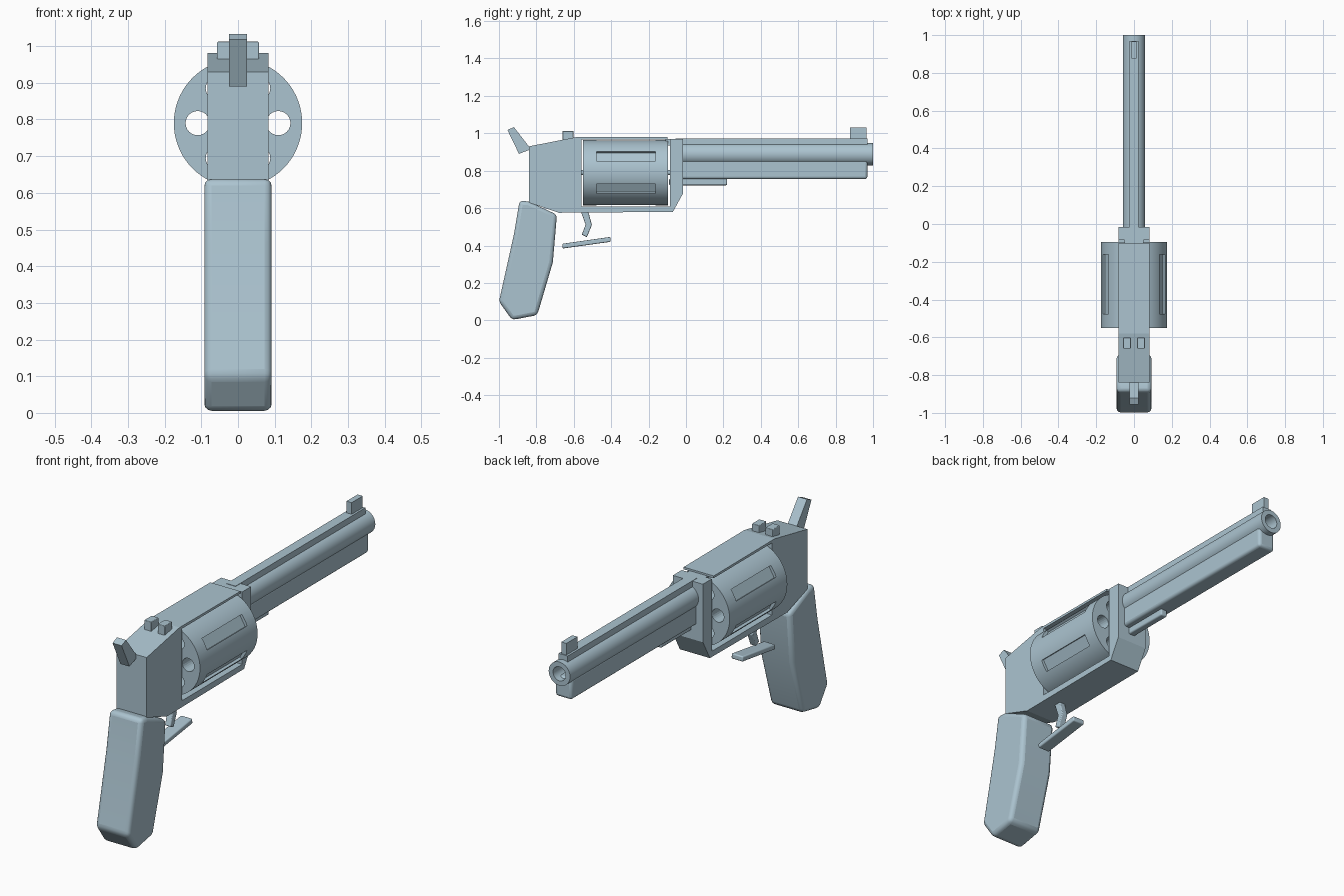
import bpy, bmesh, math
from mathutils import Matrix, Vector

cube = bpy.data.objects.get("Cube")
if cube:
    bpy.data.objects.remove(cube, do_unlink=True)

steel = bpy.data.materials.new("pale_blue_steel")
steel.use_nodes = True
colour = (0.41, 0.55, 0.63, 1)
steel.diffuse_color = colour
steel.node_tree.nodes["Principled BSDF"].inputs["Base Color"].default_value = colour

BARREL_Z, DRUM_Z = 0.888, 0.79


def finish(name, bm, bevel=0.0, smooth=False):
    """Turn a bmesh into a coloured object with optional rounded edges."""
    bmesh.ops.recalc_face_normals(bm, faces=bm.faces)
    mesh = bpy.data.meshes.new(name)
    bm.to_mesh(mesh)
    bm.free()
    mesh.materials.append(steel)
    ob = bpy.data.objects.new(name, mesh)
    bpy.context.collection.objects.link(ob)
    if bevel:
        mod = ob.modifiers.new("rounded_edges", "BEVEL")
        mod.width, mod.segments = bevel, 3
        mod.limit_method, mod.angle_limit = "ANGLE", math.radians(35)
    if smooth or bevel:
        bpy.ops.object.select_all(action="DESELECT")
        ob.select_set(True)
        bpy.context.view_layer.objects.active = ob
        bpy.ops.object.shade_smooth_by_angle(angle=math.radians(35))
    return ob


def plate(name, outline, half, bevel=0.0):
    """Extrude a side outline of (y, z) points across x."""
    bm = bmesh.new()
    face = bm.faces.new([bm.verts.new((-half, y, z)) for y, z in outline])
    out = bmesh.ops.extrude_face_region(bm, geom=[face])
    moved = [v for v in out["geom"] if isinstance(v, bmesh.types.BMVert)]
    bmesh.ops.translate(bm, verts=moved, vec=(2 * half, 0, 0))
    return finish(name, bm, bevel)


def box(name, x, y, z, bevel=0.0):
    """Box from (low, high) ranges."""
    bm = bmesh.new()
    bmesh.ops.create_cube(bm, size=1)
    for v in bm.verts:
        v.co = Vector([(r[0] + r[1]) / 2 + c * (r[1] - r[0])
                       for r, c in zip((x, y, z), v.co)])
    return finish(name, bm, bevel)


def lathe(name, profile, z, steps=48):
    """Revolve a closed (radius, y) profile about a lengthwise axis."""
    bm = bmesh.new()
    rings = []
    for i in range(steps):
        a = math.tau * i / steps
        rings.append([bm.verts.new((r * math.cos(a), y, z + r * math.sin(a)))
                      for r, y in profile])
    n = len(profile)
    for i, ring in enumerate(rings):
        nxt = rings[(i + 1) % steps]
        for j in range(n):
            k = (j + 1) % n
            bm.faces.new((ring[j], ring[k], nxt[k], nxt[j]))
    bmesh.ops.remove_doubles(bm, verts=bm.verts, dist=1e-5)
    return finish(name, bm, smooth=True)


# Frame: back body, thin top strap, bottom strap and front post in one outline
plate("frame", [(-0.84, 0.63), (-0.68, 0.575), (-0.07, 0.58), (-0.015, 0.68),
                (-0.015, 0.97), (-0.085, 0.97), (-0.085, 0.608), (-0.56, 0.608),
                (-0.56, 0.968), (-0.1, 0.968), (-0.1, 0.979), (-0.58, 0.981),
                (-0.84, 0.93)], 0.083)
box("strap_neck", (-0.05, 0.05), (-0.11, -0.08), (0.935, 0.97))

# Grip and hammer
plate("grip", [(-0.89, 0.64), (-0.84, 0.635), (-0.69, 0.565), (-0.712, 0.31),
               (-0.795, 0.028), (-0.93, 0.002), (-1.0, 0.1), (-0.92, 0.46)],
      0.092, 0.02)
plate("hammer", [(-0.955, 1.018), (-0.92, 1.033), (-0.84, 0.93), (-0.84, 0.91),
                 (-0.893, 0.89)], 0.025)

# Drum with chambers and shallow flutes
drum = lathe("drum", [(0.012, -0.55), (0.175, -0.55), (0.175, -0.095),
                      (0.012, -0.095)], DRUM_Z, 72)
cut = bmesh.new()
for i in range(6):
    a = math.radians(60 * i)
    spin = Matrix.Translation((0, -0.32, DRUM_Z)) @ Matrix.Rotation(a, 4, "Y")
    bmesh.ops.create_cone(
        cut, cap_ends=True, segments=24, radius1=0.033, radius2=0.033, depth=0.6,
        matrix=spin @ Matrix.Translation((0.11, 0, 0)) @ Matrix.Rotation(math.pi / 2, 4, "X"))
    spin = spin @ Matrix.Rotation(math.radians(30), 4, "Y")
    bmesh.ops.create_cube(
        cut, size=1,
        matrix=spin @ Matrix.Translation((0.18, 0, 0)) @ Matrix.Diagonal((0.04, 0.315, 0.058, 1)))
cutter = finish("drum_cutter", cut)
cutter.hide_render = True
mod = drum.modifiers.new("chambers_and_flutes", "BOOLEAN")
mod.operation, mod.solver, mod.object = "DIFFERENCE", "EXACT", cutter
bpy.context.view_layer.update()
carved = bpy.data.meshes.new_from_object(
    drum.evaluated_get(bpy.context.evaluated_depsgraph_get()))
drum.modifiers.clear()
drum.data = carved
bpy.data.objects.remove(cutter, do_unlink=True)
lathe("drum_pin", [(0, -0.58), (0.013, -0.58), (0.013, -0.07), (0, -0.07)], DRUM_Z, 16)

# Barrel with open bore, rib, under lug and rod
lathe("barrel", [(0.035, 0.1), (0.035, 1.0), (0.059, 1.0), (0.059, -0.03),
                 (0, -0.03), (0, 0.1)], BARREL_Z)
box("barrel_rib", (-0.025, 0.025), (-0.055, 0.97), (0.925, 0.972))
box("under_lug", (-0.046, 0.046), (-0.03, 0.97), (0.755, 0.86), 0.014)
box("ejector_rod", (-0.018, 0.018), (-0.09, 0.22), (0.722, 0.757), 0.007)

# Sights
box("front_sight", (-0.014, 0.014), (0.877, 0.965), (0.96, 1.03))
for side, x in (("left", 0.037), ("right", -0.037)):
    box("rear_sight_" + side, (x - 0.02, x + 0.02), (-0.66, -0.602), (0.95, 1.012), 0.003)

# Trigger and guard bar
plate("trigger", [(-0.565, 0.59), (-0.525, 0.59), (-0.503, 0.51), (-0.53, 0.445),
                  (-0.557, 0.458), (-0.537, 0.512)], 0.016, 0.004)
plate("guard_bar", [(-0.66, 0.384), (-0.402, 0.42), (-0.404, 0.446), (-0.662, 0.409)],
      0.032, 0.006)
